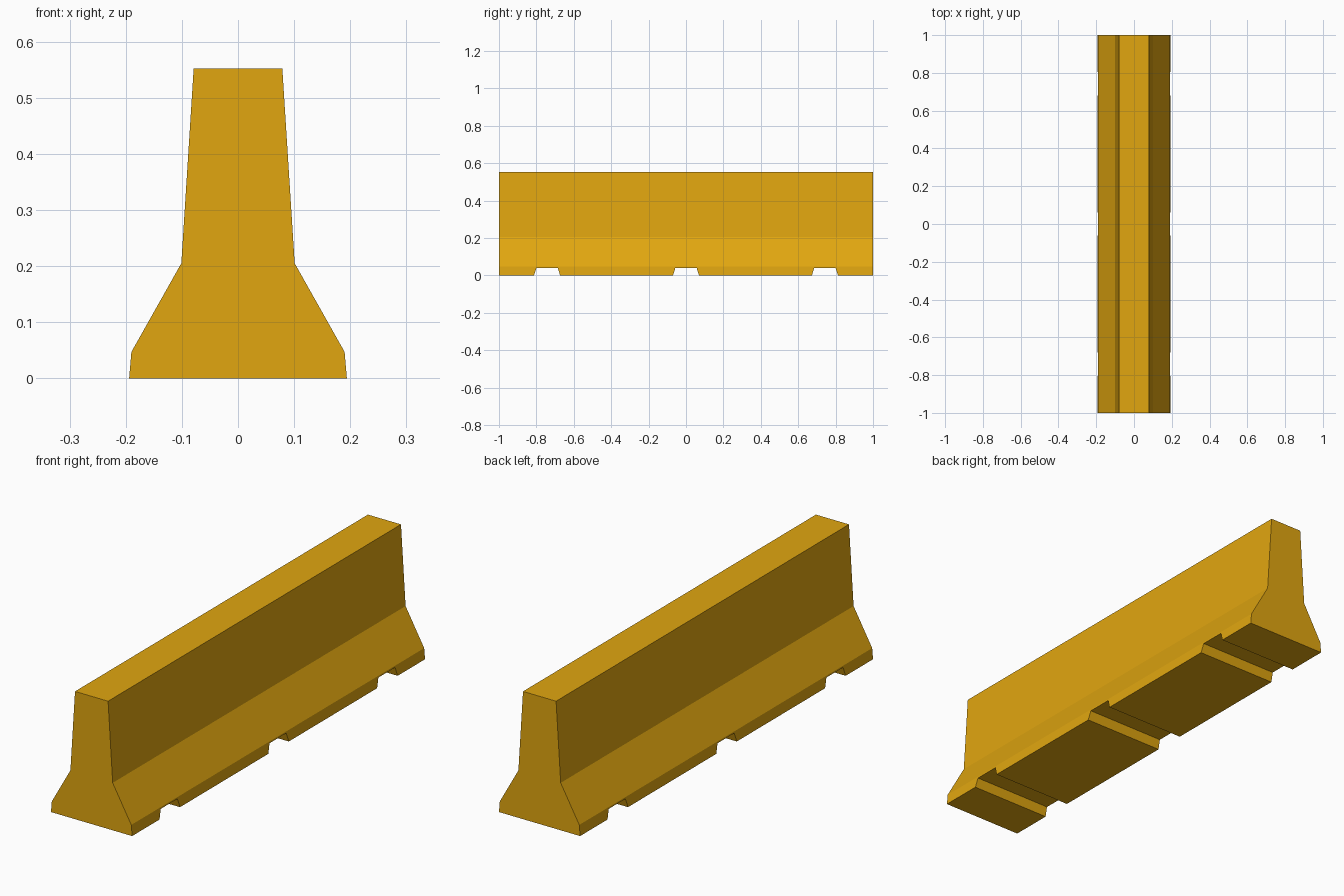
import bpy, bmesh
from mathutils import Vector

if "Cube" in bpy.data.objects:
    bpy.data.objects.remove(bpy.data.objects["Cube"])


def prism(bm, points, offset):
    """Extrude a closed polygon along offset into a solid."""
    face = bm.faces.new([bm.verts.new(p) for p in points])
    new = bmesh.ops.extrude_face_region(bm, geom=[face], use_keep_orig=True)["geom"]
    bmesh.ops.translate(bm, vec=Vector(offset),
                        verts=[g for g in new if isinstance(g, bmesh.types.BMVert)])


def finish(bm, name):
    bmesh.ops.recalc_face_normals(bm, faces=bm.faces[:])
    mesh = bpy.data.meshes.new(name)
    bm.to_mesh(mesh)
    bm.free()
    obj = bpy.data.objects.new(name, mesh)
    bpy.context.collection.objects.link(obj)
    return obj


# Barrier body: mirrored stepped profile, extruded along y
half = [(0.194, 0), (0.19, 0.047), (0.101, 0.205), (0.079, 0.552)]
profile = half + [(-x, z) for x, z in reversed(half)]
bm = bmesh.new()
prism(bm, [(x, -1, z) for x, z in profile], (0, 2, 0))
barrier = finish(bm, "barrier")

# Three tapered drainage channels cut across the underside
notch = [(-0.083, -0.04), (0.083, -0.04), (0.057, 0.04), (-0.057, 0.04)]
bm = bmesh.new()
for centre in (-0.743, 0, 0.743):
    prism(bm, [(-0.3, centre + y, z) for y, z in notch], (0.6, 0, 0))
cutter = finish(bm, "channel_cutter")
cutter.hide_render = True

cut = barrier.modifiers.new("channels", "BOOLEAN")
cut.operation = "DIFFERENCE"
cut.solver = "EXACT"
cut.object = cutter
bpy.context.view_layer.objects.active = barrier
barrier.select_set(True)
bpy.ops.object.modifier_apply(modifier=cut.name)
bpy.data.objects.remove(cutter)

# Yellow paint
paint = bpy.data.materials.new("yellow_paint")
paint.diffuse_color = (0.75, 0.38, 0.005, 1)
paint.use_nodes = True
paint.node_tree.nodes["Principled BSDF"].inputs["Base Color"].default_value = paint.diffuse_color
barrier.data.materials.clear()
barrier.data.materials.append(paint)
